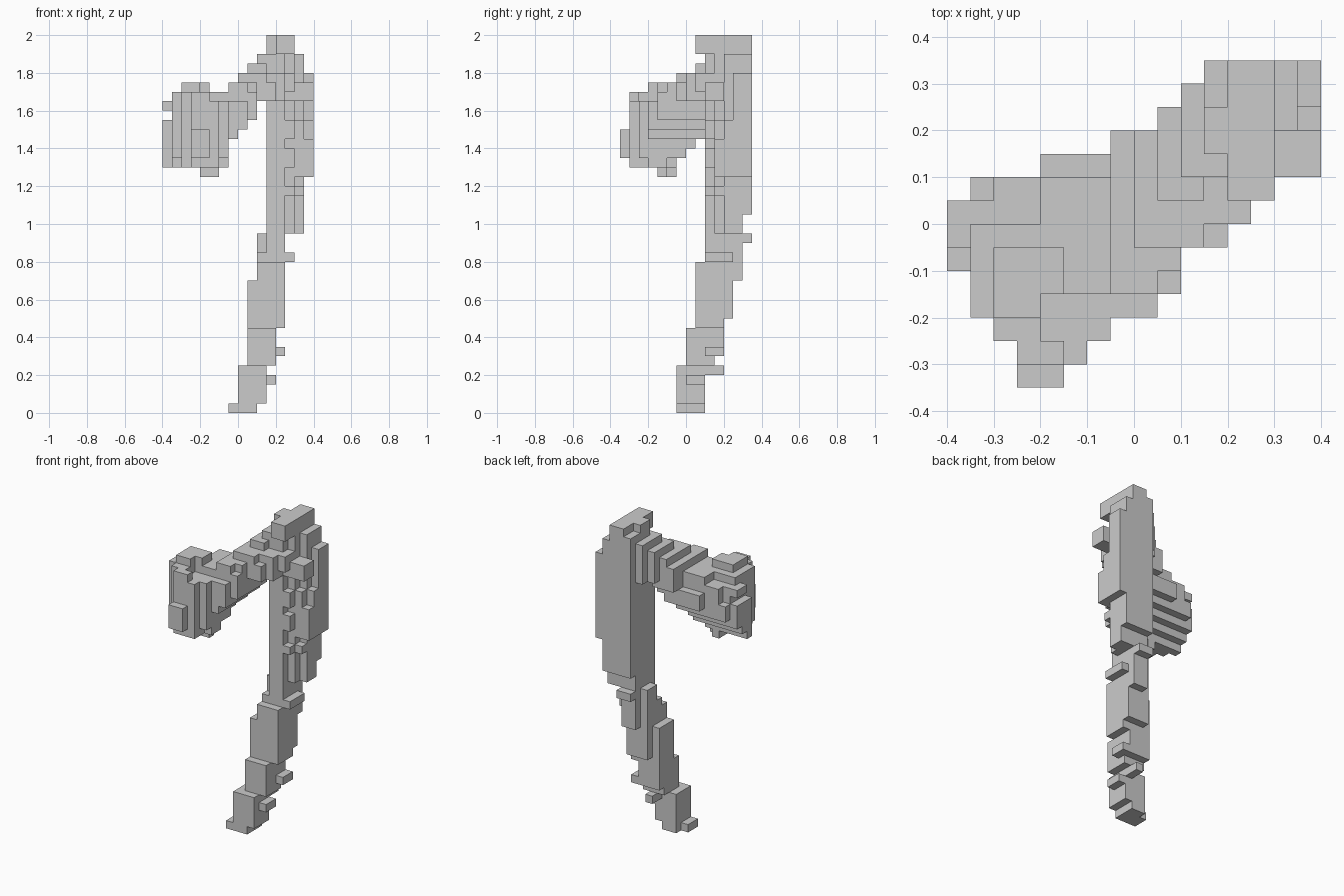
import bpy
import bmesh
from mathutils import Vector

CELL = 0.05

cube = bpy.data.objects.get("Cube")
if cube:
    bpy.data.objects.remove(cube, do_unlink=True)


def make_material(name, color):
    material = bpy.data.materials.new(name)
    material.use_nodes = True
    material.diffuse_color = color
    material.node_tree.nodes["Principled BSDF"].inputs["Base Color"].default_value = color
    return material


def block(x0, x1, y0, y1, z0, z1):
    """All grid cells of a box given in cell units."""
    return {(x, y, z) for x in range(x0, x1) for y in range(y0, y1) for z in range(z0, z1)}


def centre(cell):
    return (Vector(cell) + Vector((0.5, 0.5, 0.5))) * CELL


# Curved handle: stacked sections, x span, y span and z span
SECTIONS = [
    (0, 2, -1, 2, 0, 1),
    (0, 3, -1, 2, 1, 5),
    (1, 4, 0, 3, 5, 6),
    (1, 4, 0, 4, 6, 9),
    (1, 5, 1, 4, 9, 10),
    (1, 5, 1, 5, 10, 14),
    (2, 5, 1, 6, 14, 16),
    (2, 5, 2, 6, 16, 17),
    (3, 5, 2, 6, 17, 19),
    (3, 7, 2, 6, 19, 21),
    (3, 7, 2, 7, 21, 25),
    (3, 8, 2, 7, 25, 36),
    (3, 7, 2, 7, 36, 38),
]

# Small steps standing out from the handle, and its top cap
STEPS = [
    (-1, 0, -1, 1, 0, 1),
    (3, 4, 0, 2, 3, 4),
    (2, 3, 2, 4, 4, 5),
    (4, 5, 2, 4, 6, 7),
    (5, 6, 2, 5, 16, 17),
    (2, 3, 3, 5, 17, 19),
    (3, 5, 6, 7, 18, 19),
    (6, 8, 3, 5, 25, 29),
    (6, 8, 2, 4, 33, 35),
    (1, 2, 2, 5, 33, 37),
    (2, 3, 2, 6, 33, 38),
    (4, 6, 1, 7, 38, 40),
    (3, 4, 3, 5, 38, 40),
    (3, 4, 5, 7, 38, 39),
]


def on_handle(cell):
    """Chamfer the outer corners of each section, with a few wider bands."""
    x, y, z = cell
    right = 3 if z < 19 or z in (23, 26, 27, 29, 30) else 2
    left = 2 if z < 19 else 3
    return x - y <= right and y - x <= left


handle = set()
for section in SECTIONS:
    handle |= {c for c in block(*section) if on_handle(c)}
for step in STEPS:
    handle |= block(*step)

# Flared head: height limits along x and y, and the plan outline
X_START, Y_START = -8, -7
X_LIMITS = [(26, 31), (26, 34), (26, 35), (26, 35), (25, 35), (25, 34), (26, 34),
            (29, 35), (30, 36), (31, 37), (33, 38), (33, 36), (33, 36), (33, 36)]
Y_LIMITS = [(27, 30), (26, 34), (26, 35), (26, 35), (25, 35), (25, 35), (27, 36),
            (28, 36), (29, 37), (30, 38), (32, 38), (33, 38), (33, 38)]
PLAN = [(-5, -3), (-5, -2), (-6, -1), (-7, 1), (-7, 2), (-8, 2), (-8, 4),
        (-8, 5), (-7, 6), (-4, 6), (-1, 6), (1, 6), (2, 6)]

# Lower ledges around the top of the head
LEDGES = [
    (-4, 1, -5, -3, 33, 36),
    (-7, -4, 0, 2, 33, 36),
    (-6, -3, -1, 2, 34, 36),
    (-4, -1, 2, 3, 32, 36),
]

neck = Vector((0.2, 0.15, 1.75))
face = Vector((-0.28, -0.17, 1.47))
axis = (face - neck).normalized()
length = (face - neck).length
front_normal = Vector((-0.8, -0.5, -0.3))
front_point = Vector((-0.3, -0.18, 1.5))


def in_cone(point):
    """Cone widening from the neck to the slightly tilted face."""
    along = (point - neck).dot(axis)
    across = (point - neck - axis * along).length
    radius = 0.12 + 0.14 * max(0, along / length)
    return across <= radius and (point - front_point).dot(front_normal) < 0.062


head = set()
for j, (x0, x1) in enumerate(PLAN):
    for x in range(x0, x1):
        x_low, x_high = X_LIMITS[x - X_START]
        y_low, y_high = Y_LIMITS[j]
        for z in range(max(x_low, y_low), min(x_high, y_high)):
            cell = (x, j + Y_START, z)
            if in_cone(centre(cell)):
                head.add(cell)
for ledge in LEDGES:
    head -= block(*ledge)
head |= block(-8, -7, -1, 1, 32, 33)
head -= handle

solid = handle | head


def build(name, cells, material):
    """Make the outer skin of a set of cells."""
    bm = bmesh.new()
    corners = {}

    def vert(key):
        if key not in corners:
            corners[key] = bm.verts.new(Vector(key) * CELL)
        return corners[key]

    for cell in sorted(cells):
        for a in range(3):
            b, c = (a + 1) % 3, (a + 2) % 3
            for side in (0, 1):
                beside = list(cell)
                beside[a] += 2 * side - 1
                if tuple(beside) in solid:
                    continue
                loop = []
                for u, v in ((0, 0), (1, 0), (1, 1), (0, 1)):
                    key = list(cell)
                    key[a] += side
                    key[b] += u
                    key[c] += v
                    loop.append(vert(tuple(key)))
                bm.faces.new(loop if side else loop[::-1])
    mesh = bpy.data.meshes.new(name)
    bm.to_mesh(mesh)
    bm.free()
    mesh.materials.append(material)
    bpy.context.collection.objects.link(bpy.data.objects.new(name, mesh))


grey = make_material("plain grey", (0.6, 0.6, 0.6, 1))
build("curved_handle", handle, grey)
build("flared_head", head, grey)
